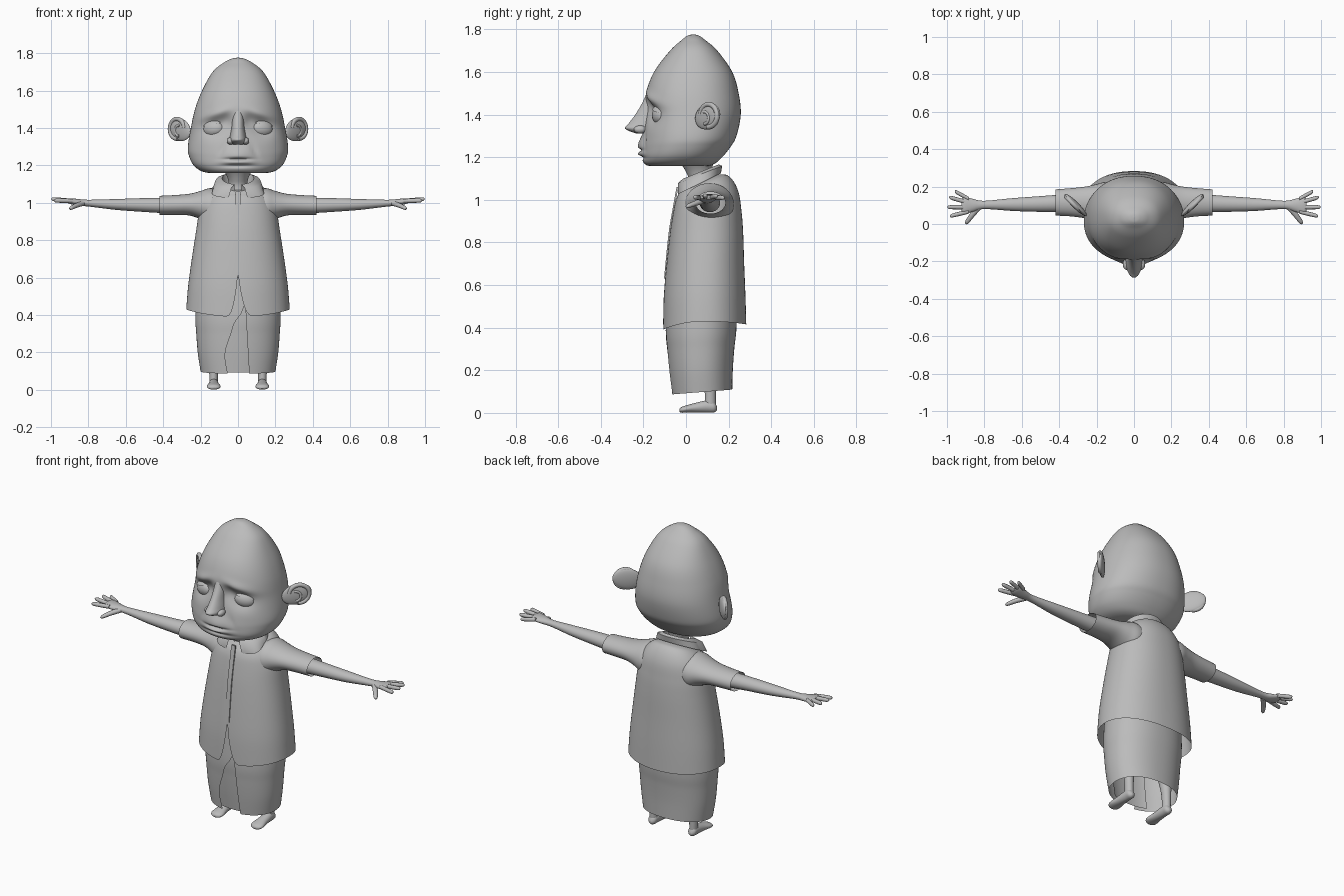
import bpy, bmesh, math
from mathutils import Vector, Matrix

if "Cube" in bpy.data.objects:
    bpy.data.objects.remove(bpy.data.objects["Cube"])

grey = bpy.data.materials.new("plain_grey")
grey.diffuse_color = (0.5, 0.5, 0.5, 1)
grey.use_nodes = True
grey.node_tree.nodes["Principled BSDF"].inputs["Base Color"].default_value = grey.diffuse_color
X, Y, Z = Vector((1, 0, 0)), Vector((0, 1, 0)), Vector((0, 0, 1))


def finish(name, bm, mirror=False, angle=50):
    bmesh.ops.recalc_face_normals(bm, faces=bm.faces)
    me = bpy.data.meshes.new(name)
    bm.to_mesh(me)
    bm.free()
    me.materials.append(grey)
    ob = bpy.data.objects.new(name, me)
    bpy.context.collection.objects.link(ob)
    if mirror:
        ob.modifiers.new("mirror", 'MIRROR')
    bpy.ops.object.select_all(action='DESELECT')
    bpy.context.view_layer.objects.active = ob
    ob.select_set(True)
    bpy.ops.object.shade_smooth_by_angle(angle=math.radians(angle))
    return ob


def spline(pts, t):
    """Smooth curve through tuples, t from 0 to 1."""
    f = t * (len(pts) - 1)
    i = min(int(f), len(pts) - 2)
    f -= i
    p = [pts[max(0, min(len(pts) - 1, i + k))] for k in (-1, 0, 1, 2)]
    return [0.5 * (2 * b + (c - a) * f + (2 * a - 5 * b + 4 * c - d) * f * f
                   + (3 * b - a - 3 * c + d) * f ** 3) for a, b, c, d in zip(*p)]


def skin(bm, rows, closed=True, cap0=False, cap1=False):
    """Join rows of points with quads."""
    vs = [[bm.verts.new(p) for p in r] for r in rows]
    n = len(rows[0])
    for a, b in zip(vs, vs[1:]):
        for j in range(n if closed else n - 1):
            k = (j + 1) % n
            bm.faces.new((a[j], a[k], b[k], b[j]))
    if cap0:
        bm.faces.new(vs[0])
    if cap1:
        bm.faces.new(vs[-1])


def tube(name, pts, u, v, n=20, steps=5, phase=0, mirror=True, cap0=True, cap1=True):
    """Elliptic tube through (x, y, z, ru, rv) points."""
    bm = bmesh.new()
    m = steps * (len(pts) - 1)
    rows = []
    for i in range(m + 1):
        x, y, z, ru, rv = spline(pts, i / m)
        rows.append([Vector((x, y, z)) + u * ru * math.cos(a) + v * rv * math.sin(a)
                     for a in (phase + math.tau * j / n for j in range(n))])
    skin(bm, rows, True, cap0, cap1)
    return finish(name, bm, mirror)


def slice_point(row, a, n=2.2):
    """Point at angle a (0 = front) on a rounded section (z, half width, y front, y back)."""
    z, w, yf, yb = row
    s, c = math.sin(a), math.cos(a)
    r = (abs(s) ** n + abs(c) ** n) ** (-1 / n)
    return Vector((w * s * r, (yf + yb) / 2 - (yb - yf) / 2 * c * r, z))


def gauss(d, s):
    return math.exp(-(d / s) ** 2)


# head with sculpted sockets, brows, cheeks, lips and chin
HEAD = [(1.168, .002, -.032, -.028), (1.158, .12, -.15, .08), (1.167, .19, -.19, .13),
        (1.2, .237, -.203, .17), (1.25, .262, -.2, .21), (1.3, .268, -.195, .237),
        (1.4, .252, -.19, .257), (1.5, .23, -.187, .247), (1.6, .192, -.15, .217),
        (1.7, .135, -.075, .147), (1.75, .075, -.02, .09), (1.771, .032, .008, .06),
        (1.776, .001, .034, .036)]
bm = bmesh.new()
rows = []
for i in range(151):
    prof = spline(HEAD, i / 150)
    ring = []
    for j in range(128):
        p = slice_point(prof, math.tau * j / 128)
        if p.y < 0 and p.z > 1.16:
            ax, z = abs(p.x), p.z
            out = -.034 * gauss(ax - .12, .065) * gauss(z - 1.405 + .2 * (ax - .12), .05)
            out -= .014 * gauss(ax - .06, .03) * gauss(z - 1.44, .04)
            out += .012 * gauss(ax - .12, .08) * gauss(z - 1.475 + .3 * (ax - .12), .025)
            out += .026 * gauss(p.x, .09) * gauss(z - 1.255, .055)
            out -= .016 * gauss(ax, .09) ** 2 * gauss(z - 1.233, .008)
            out += .008 * gauss(ax, .06) * gauss(z - 1.214, .01)
            out -= .012 * gauss(ax, .08) * gauss(z - 1.198, .01)
            out -= .007 * gauss(ax - .08 - .4 * (1.3 - z), .015) * gauss(z - 1.28, .04)
            p.y -= out
        ring.append(p)
    rows.append(ring)
skin(bm, rows, True, True, True)
finish("head", bm)

# nose with nostril wings
tube("nose", [(0, -.165, 1.5, .022, .02), (0, -.165, 1.45, .03, .043), (0, -.17, 1.4, .035, .068),
              (0, -.18, 1.36, .042, .088), (0, -.19, 1.337, .045, .097), (0, -.19, 1.322, .04, .075),
              (0, -.19, 1.312, .03, .045)], X, Y, 28, mirror=False)


def ball(name, loc, size, rot=(0, 0, 0), keep_above=None):
    """Mirrored ellipsoid, optionally cut to its upper part."""
    bm = bmesh.new()
    bmesh.ops.create_uvsphere(bm, u_segments=32, v_segments=20, radius=1)
    if keep_above is not None:
        bmesh.ops.bisect_plane(bm, geom=bm.verts[:] + bm.edges[:] + bm.faces[:],
                               plane_co=(0, 0, keep_above), plane_no=(0, 0, -1), clear_outer=True)
    turn = Matrix.Rotation(rot[2], 4, 'Z') @ Matrix.Rotation(rot[1], 4, 'Y')
    bm.transform(Matrix.Translation(loc) @ turn @ Matrix.Diagonal((*size, 1)))
    return finish(name, bm, True)


ball("nostril_wing", (.04, -.215, 1.33), (.02, .03, .019))
# eyes and drooping lids
ball("eye", (.13, -.122, 1.395), (.058, .034, .042), (0, .12, .35))
ball("upper_eyelid", (.13, -.122, 1.397), (.063, .04, .047), (0, .22, .35), .45)
# ears: flat lobe, raised rim and inner fold
ball("ear", (.312, .102, 1.392), (.083, .017, .06), (0, -.25, math.pi / 4))


def ear_ridge(name, centre, ru, rz, a0, a1, r):
    """Raised ridge curving across the ear's outer face."""
    d, nrm = Vector((.707, .707, 0)), Vector((.707, -.707, 0))
    bm = bmesh.new()
    rows = []
    for i in range(29):
        a = a0 + (a1 - a0) * i / 28
        rad = d * math.cos(a) + Z * math.sin(a)
        c = Vector(centre) + d * ru * math.cos(a) + Z * rz * math.sin(a)
        rows.append([c + r * (rad * math.cos(b) + nrm * math.sin(b))
                     for b in (math.tau * k / 10 for k in range(10))])
    skin(bm, rows, True, True, True)
    finish(name, bm, True)


ear_ridge("ear_rim", (.325, .107, 1.395), .055, .053, -1.7, 3.0, .012)
ear_ridge("ear_fold", (.315, .088, 1.385), .028, .028, -1.6, 1.8, .008)

# neck
tube("neck", [(0, .07, .98, .07, .07), (0, .07, 1.08, .052, .055), (0, .06, 1.13, .055, .06),
              (0, .05, 1.18, .08, .08)], X, Y, 28, mirror=False)

# shirt body with rounded front hem
SHIRT = [(.41, .278, -.108, .283), (.55, .267, -.104, .279), (.7, .247, -.091, .273),
         (.85, .224, -.074, .268), (.95, .208, -.058, .26), (1.02, .185, -.045, .245),
         (1.07, .14, -.028, .205), (1.095, .085, 0, .15)]
bm = bmesh.new()
rows = []
for i in range(61):
    ring = []
    for j in range(144):
        a = math.tau * j / 144
        x = .28 * math.sin(a)
        front = math.cos(a) > 0
        hem = .43 - (.04 if front else .015) * math.cos(a) ** 2
        if front:
            hem += .23 * max(0, 1 - abs(x) / (.09 if x > 0 else .07)) ** 3
        t = i / 60
        z0 = spline(SHIRT, t)[0]
        z = z0 + (hem - .41) * max(0, 1 - (z0 - .41) / .6)
        for _ in range(5):  # section that lies at the shifted height
            t = min(1, max(0, t + (z - spline(SHIRT, t)[0]) * .7))
        p = slice_point([z] + spline(SHIRT, t)[1:], a)
        k = min(1, max(0, (z - .93) / .15))
        p.z += .35 * (p.y - .08) * k * k
        ring.append(p)
    rows.append(ring)
skin(bm, rows)
finish("shirt_body", bm)

# short sleeves, button strip, collar
tube("sleeve", [(.09, .11, .985, .11, .085), (.15, .11, .98, .115, .098), (.2, .113, .987, .1, .076),
                (.26, .115, .99, .085, .058), (.34, .116, .988, .075, .053), (.42, .115, .986, .07, .051)],
     Y, Z, 32, cap1=False)
tube("button_strip", [(0, -.099, .63, .018, .006), (0, -.078, .84, .018, .006), (0, -.06, .95, .018, .006),
                      (0, -.04, 1.06, .018, .006)], X, Y, 4, 5, math.pi / 4, False)
bm = bmesh.new()
rows = []
for i in range(49):
    a = .22 + (math.tau - .44) * i / 48
    s, c = math.sin(a), math.cos(a)
    f = max(0, c)
    top = Vector((.085 * s, .068 - .085 * c, 1.132 - .034 * c))
    low = Vector(((.135 + .1 * f * f) * s, .062 - .102 * c, 1.075 - .05 * c))
    mid = top.lerp(low, .45) + Vector((.012 * s, -.012 * c, .012))
    inside = Vector((.075 * s, .07 - .072 * c, 1.075 - .02 * c))
    rows.append([inside, top, mid, low])
skin(bm, rows, False)
finish("collar", bm)

# arms, hands
tube("arm", [(.36, .112, .985, .048, .043), (.5, .107, .988, .042, .037), (.65, .104, .991, .034, .029),
             (.8, .102, .998, .022, .018), (.86, .1, 1.003, .034, .018), (.905, .1, 1.01, .046, .014),
             (.922, .1, 1.012, .03, .008)], Y, Z, 24)
for nm, base, tip in (("index", .066, (.985, .042, 1.012)), ("middle", .09, (.998, .09, 1.02)),
                      ("ring", .114, (.988, .143, 1.018)), ("little", .135, (.958, .175, 1.01))):
    b, e = Vector((.885, base, 1.01)), Vector(tip)
    path = [(*b.lerp(e, t), r, r) for t, r in ((0, .011), (.5, .0115), (.9, .01), (1, .003))]
    tube(nm + "_finger", path, Y, Z, 12)
tube("thumb", [(.83, .088, .997, .014, .014), (.865, .048, .985, .014, .013), (.892, .012, .972, .011, .01),
               (.9, 0, .968, .003, .003)], Vector((.78, .62, 0)), Z, 12)

# wrapped lower cloth: open at the front, with an inner layer behind the slit
CLOTH = [(.1, .2, -.068, .217), (.2, .215, -.08, .22), (.3, .223, -.089, .227),
         (.4, .228, -.095, .237), (.6, .22, -.085, .24)]


def cloth(name, left, right, inset, drop):
    bm = bmesh.new()
    rows = []
    for i in range(31):
        z, w, yf, yb = spline(CLOTH, i / 30)
        t = min(1, (z - .1) / .37)
        a0, a1 = left(t) / w, right(t) / w
        ring = []
        for j in range(97):
            p = slice_point((z, w - inset, yf + inset, yb - inset), a0 + (a1 - a0) * j / 96)
            p.z += drop * (p.y - .1) * (1 - t)
            ring.append(p)
        rows.append(ring)
    skin(bm, rows, False)
    finish(name, bm)


cloth("wrap_cloth", lambda t: .06 - .022 * t, lambda t: math.tau * (.2 + .028 * min(1, t * 1.2)) - .055 + .085 * t,
      0, .08)
cloth("wrap_inner_layer", lambda t: -.13, lambda t: .13, .02, .05)

# legs and feet
tube("leg", [(.12, .09, .55, .06, .06), (.125, .1, .3, .045, .048), (.13, .113, .13, .026, .028),
             (.13, .114, .03, .022, .026)], X, Y, 20)
tube("foot", [(.13, .146, .02, .008, .008), (.13, .132, .027, .023, .025), (.13, .1, .03, .026, .029),
              (.13, .045, .024, .03, .023), (.13, 0, .018, .037, .017), (.13, -.022, .014, .03, .013),
              (.13, -.031, .012, .012, .006)], X, Z, 20)
